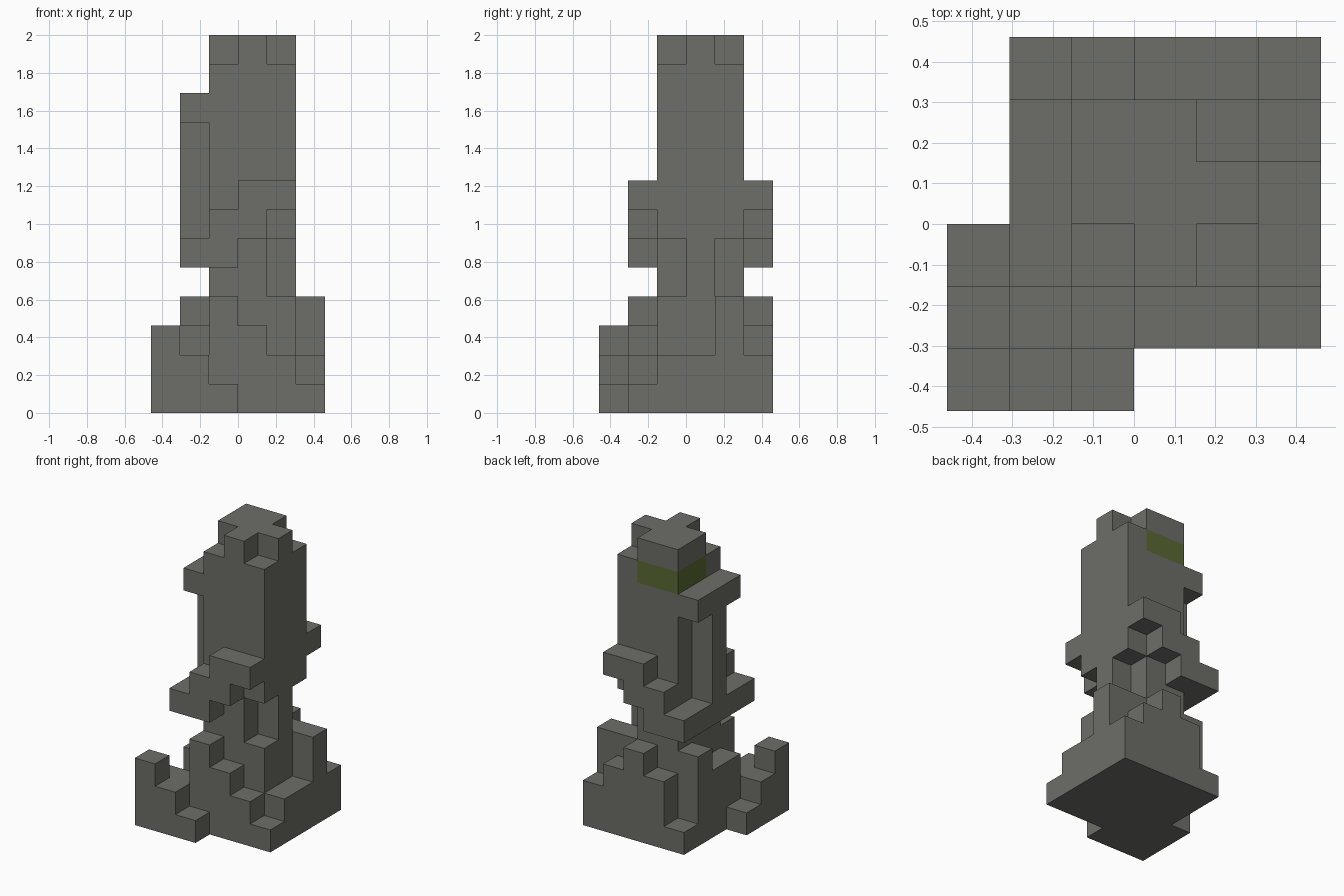
import bpy, bmesh, math
from mathutils import Vector

cube = bpy.data.objects.get("Cube")
if cube:
    bpy.data.objects.remove(cube, do_unlink=True)

U = 2 / 13  # edge length of one block


def material(name, rgb):
    m = bpy.data.materials.new(name)
    m.use_nodes = True
    m.diffuse_color = (*rgb, 1)
    b = m.node_tree.nodes["Principled BSDF"]
    b.inputs["Base Color"].default_value = (*rgb, 1)
    b.inputs["Roughness"].default_value = 1
    return m


STONE = material("stone grey", (0.153, 0.153, 0.138))
MOSS = material("moss green", (0.10, 0.14, 0.033))


def box(x0, x1, y0, y1, z0, z1):
    """Set of unit blocks filling a box."""
    return {(x, y, z) for x in range(x0, x1) for y in range(y0, y1) for z in range(z0, z1)}


def steps(heights, x, y, dx, dy):
    """Row of columns with the given heights, starting at x, y."""
    cells = set()
    for i, h in enumerate(heights):
        cx, cy = x + i * dx, y + i * dy
        cells |= box(cx, cx + 1, cy, cy + 1, 0, h)
    return cells


parts = {}

# Square stepped foot around the trunk
parts["foot"] = (steps((2, 4, 3, 2, 1), -2, -2, 1, 0)      # front
                 | steps((1, 3, 4, 3, 2), -2, 2, 1, 0)     # back
                 | steps((3, 3, 4), -2, -1, 0, 1)          # low x side
                 | steps((2, 2, 4), 2, -1, 0, 1))          # high x side

# Corner wall descending both ways
parts["corner_wall"] = steps((3, 2, 1), -3, -3, 1, 0) | steps((3, 2, 1), -3, -3, 0, 1)

# Trunk with two notched corners at the waist
parts["trunk"] = (box(-1, 2, -1, 2, 0, 12)
                  - box(1, 2, -1, 0, 4, 6) - box(1, 2, 1, 2, 4, 6))

# Sloping collar: one long side bar, rising in steps along front and back
collar = box(-2, -1, -2, 3, 5, 6)
for y in (-2, 2):
    for i in range(3):
        collar |= box(i - 2, i, y, y + 1, 5 + i, 6 + i)
parts["collar"] = collar

# Handle: upright post with a bar on top
parts["handle_post"] = box(-2, -1, 0, 1, 6, 10)
parts["handle_bar"] = box(-2, -1, -1, 2, 10, 11)

# Cross-shaped crown with one filled corner
parts["crown"] = (box(-1, 2, 0, 1, 12, 13) | box(0, 1, -1, 2, 12, 13)
                  | box(-1, 0, 1, 2, 12, 13))

# Mossy blocks under the filled crown corner
mossy = {(-1, 0, 11), (-1, 1, 11), (0, 1, 11)}
solid = set().union(*parts.values())


def build(name, cells):
    """Outer skin of the blocks, with flat areas merged."""
    bm = bmesh.new()
    for c in sorted(cells):
        for axis in range(3):
            for sign in (-1, 1):
                n = Vector((0, 0, 0))
                n[axis] = sign
                if tuple(int(a + b) for a, b in zip(c, n)) in solid:
                    continue
                u, v = Vector((0, 0, 0)), Vector((0, 0, 0))
                u[(axis + 1) % 3] = 0.5
                v[(axis + 2) % 3] = 0.5 * sign
                mid = Vector(c) + Vector((0.5, 0.5, 0.5)) + n * 0.5
                corners = (mid - u - v, mid + u - v, mid + u + v, mid - u + v)
                face = bm.faces.new([bm.verts.new(p * U) for p in corners])
                face.material_index = int(c in mossy)
    bmesh.ops.remove_doubles(bm, verts=bm.verts, dist=0.001)
    bmesh.ops.dissolve_limit(bm, angle_limit=math.radians(1), verts=bm.verts,
                             edges=bm.edges, delimit={"MATERIAL"})
    mesh = bpy.data.meshes.new(name)
    bm.to_mesh(mesh)
    bm.free()
    mesh.materials.append(STONE)
    if cells & mossy:
        mesh.materials.append(MOSS)
    bpy.context.collection.objects.link(bpy.data.objects.new(name, mesh))


for part_name, part_cells in parts.items():
    build(part_name, part_cells)
